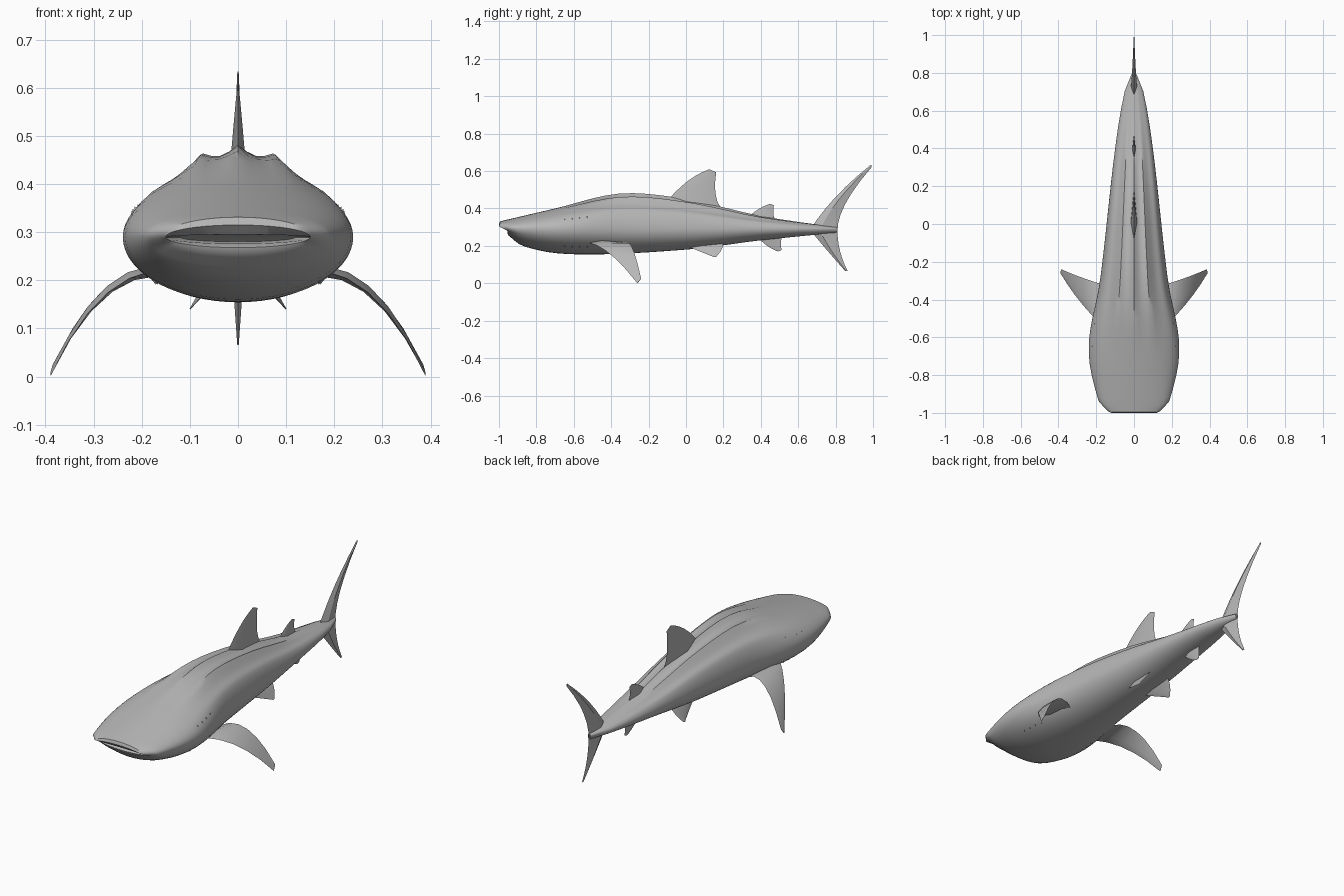
import bpy, bmesh
from math import sin, cos, pi, radians
from mathutils import Vector

cube = bpy.data.objects.get("Cube")
if cube:
    bpy.data.objects.remove(cube, do_unlink=True)

skin = bpy.data.materials.new("grey skin")
skin.use_nodes = True
grey = (0.47, 0.47, 0.47, 1)
skin.diffuse_color = grey
skin.node_tree.nodes["Principled BSDF"].inputs["Base Color"].default_value = grey


def loft(name, rings, angle):
    """Skin closed rings of equal length and cap both ends."""
    bm = bmesh.new()
    loops = [[bm.verts.new(point) for point in ring] for ring in rings]
    for first, second in zip(loops, loops[1:]):
        for i in range(len(first)):
            bm.faces.new((first[i - 1], first[i], second[i], second[i - 1]))
    bm.faces.new(loops[0])
    bm.faces.new(loops[-1])
    bmesh.ops.recalc_face_normals(bm, faces=bm.faces)
    mesh = bpy.data.meshes.new(name)
    bm.to_mesh(mesh)
    bm.free()
    mesh.materials.append(skin)
    obj = bpy.data.objects.new(name, mesh)
    bpy.context.collection.objects.link(obj)
    bpy.ops.object.select_all(action='DESELECT')
    obj.select_set(True)
    bpy.context.view_layer.objects.active = obj
    bpy.ops.object.shade_smooth_by_angle(angle=radians(angle))


def clamp(value):
    return min(1, max(0, value))


def smooth_profile(knots):
    """Return a smooth function through a few (position, value) knots."""
    last = len(knots) - 1

    def slope(i):
        (ya, va), (yb, vb) = knots[max(i - 1, 0)], knots[min(i + 1, last)]
        return (vb - va) / (yb - ya)

    def evaluate(y):
        i = max(k for k in range(last) if k == 0 or knots[k][0] <= y)
        (ya, va), (yb, vb) = knots[i], knots[i + 1]
        size = yb - ya
        t = (y - ya) / size
        s = 1 - t
        return (s * s * (1 + 2 * t) * va + t * t * (1 + 2 * s) * vb
                + size * s * t * (s * slope(i) - t * slope(i + 1)))

    return evaluate


# Body outlines along y
half_width = smooth_profile([(-1, 0.15), (-0.95, 0.19), (-0.65, 0.24), (-0.3, 0.18),
                             (0.4, 0.1), (0.7, 0.05), (0.8, 0.01)])
top = smooth_profile([(-1, 0.33), (-0.7, 0.4), (-0.35, 0.48), (0, 0.45), (0.4, 0.36), (0.8, 0.3)])
bottom = smooth_profile([(-1, 0.26), (-0.9, 0.2), (-0.6, 0.155), (0, 0.18), (0.4, 0.23), (0.8, 0.27)])
WAIST = 0.29
STEPS = 60


def body_ring(y, width, high, low):
    """Oval section with a spine ridge and a lengthwise ridge on each shoulder."""
    ridge = clamp(3 * (y + 0.7)) * clamp(2 * (0.8 - y))
    recess = 0.045 * clamp(-4 * (y + 0.75))  # the jaw sits behind the upper lip
    ring = []
    for i in range(STEPS):
        angle = 2 * pi * i / STEPS
        across, up = cos(angle), sin(angle)
        if up > 0:
            if abs(across) < 0.84:
                up -= 0.1 * ridge * abs(sin(pi * across / 0.42))
            z = WAIST + (high - WAIST) * up
        else:
            z = WAIST + (WAIST - low) * up
        ring.append((width * across, y + recess * clamp(0.6 - up), z))
    return ring


def outer_ring(y):
    return body_ring(y, half_width(y), top(y), bottom(y))


# Body, starting inside the mouth and closing at the tail root
mouth = [body_ring(-0.9, 0.12, 0.294, 0.28), body_ring(-0.98, 0.15, 0.295, 0.276),
         body_ring(-1, 0.15, 0.315, 0.268)]
COUNT = 26
outside = [outer_ring(1.8 * (i / COUNT) ** 1.5 - 0.995) for i in range(COUNT + 1)]
loft("body", mouth + outside, 40)


def bend(points, t):
    """Point on a curve with one control point."""
    start, control, end = map(Vector, points)
    return start.lerp(control, t).lerp(control.lerp(end, t), t)


def fin(name, lead, trail, thickness, side=1):
    """Blade with diamond sections between a leading and a trailing curve."""
    mirror = Vector((side, 1, 1))
    rings = []
    for i in range(7):
        t = i / 6
        a, b = bend(lead, t) * mirror, bend(trail, t) * mirror
        span = (Vector(lead[2]) - Vector(lead[0])) * mirror
        normal = (b - a).cross(span).normalized() * thickness * (1.1 - t)
        ridge = a.lerp(b, 0.35)
        rings.append([a, ridge + normal, b, ridge - normal])
    loft(name, rings, 25)


def centre_fin(name, y, z, length, height, thickness):
    """Swept fin standing on, or hanging from, the centre line."""
    def place(points):
        return [(0, y + length * along, z + height * up) for along, up in points]
    fin(name, place([(0, 0), (0.35, 0.75), (0.75, 1)]),
        place([(1, -0.3), (0.8, 0), (0.87, 0.9)]), thickness)


# Fins on the centre line
centre_fin("first_dorsal_fin", -0.1, 0.44, 0.3, 0.17, 0.016)
centre_fin("second_dorsal_fin", 0.33, 0.35, 0.16, 0.075, 0.01)
centre_fin("anal_fin", 0.38, 0.25, 0.15, -0.08, 0.01)
fin("upper_tail_lobe", [(0, 0.66, 0.28), (0, 0.77, 0.46), (0, 0.99, 0.635)],
    [(0, 0.81, 0.27), (0, 0.8, 0.4), (0, 0.992, 0.62)], 0.016)
fin("lower_tail_lobe", [(0, 0.66, 0.29), (0, 0.74, 0.19), (0, 0.85, 0.067)],
    [(0, 0.81, 0.28), (0, 0.81, 0.17), (0, 0.865, 0.065)], 0.016)


def flank(y, angle, out):
    """Point on the side of the body, pushed outward."""
    height = top(y) - WAIST if angle > 0 else WAIST - bottom(y)
    return ((half_width(y) + out) * cos(angle), y, WAIST + (height + out) * sin(angle))


# Paired fins and gill slits
for label, side in (("left", 1), ("right", -1)):
    fin(label + "_pectoral_fin",
        [(0.13, -0.57, 0.22), (0.28, -0.445, 0.24), (0.39, -0.26, 0)],
        [(0.13, -0.33, 0.2), (0.26, -0.295, 0.28), (0.385, -0.24, 0.025)], 0.014, side)
    fin(label + "_pelvic_fin",
        [(0.05, 0, 0.2), (0.08, 0.1, 0.16), (0.1, 0.15, 0.14)],
        [(0.05, 0.2, 0.22), (0.08, 0.2, 0.18), (0.1, 0.16, 0.14)], 0.009, side)
    for n in range(4):
        y = 0.04 * n - 0.655
        fin(f"{label}_gill_{n + 1}",
            [flank(y, radians(a), -0.004) for a in (-45, -10, 25)],
            [flank(y + 0.008, radians(a), 0.004) for a in (-45, -10, 25)], 0.001, side)
